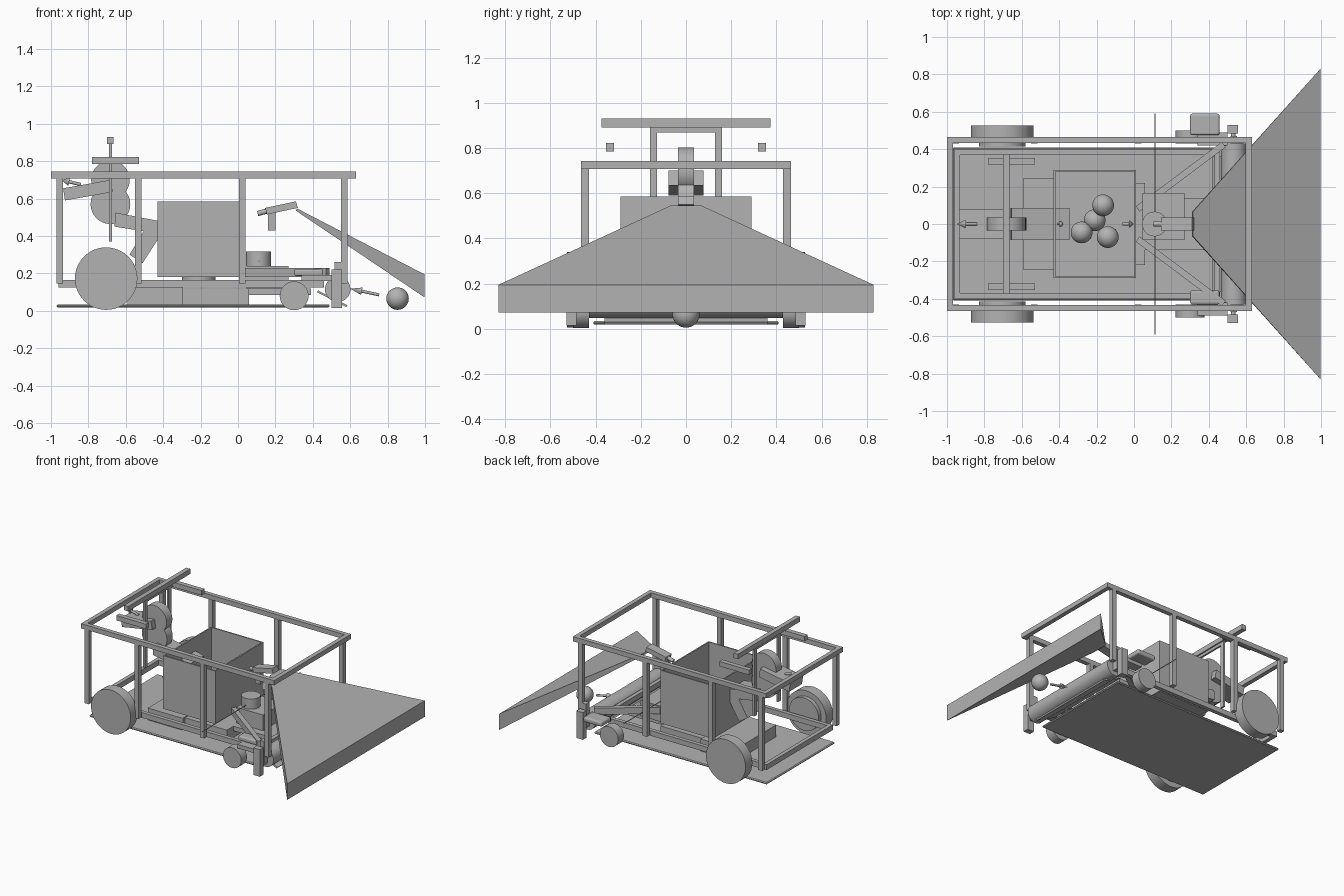
import bpy
import bmesh
from math import radians, atan2
from mathutils import Vector, Matrix

cube = bpy.data.objects.get("Cube")
if cube:
    bpy.data.objects.remove(cube, do_unlink=True)

grey = bpy.data.materials.new("plain grey")
grey.use_nodes = True
GREY = (0.45, 0.45, 0.45, 1)
grey.diffuse_color = GREY
grey.node_tree.nodes["Principled BSDF"].inputs["Base Color"].default_value = GREY


def finish(name, bm, smooth=False):
    bmesh.ops.recalc_face_normals(bm, faces=bm.faces)
    mesh = bpy.data.meshes.new(name)
    bm.to_mesh(mesh)
    bm.free()
    mesh.materials.append(grey)
    ob = bpy.data.objects.new(name, mesh)
    bpy.context.collection.objects.link(ob)
    if smooth:
        bpy.ops.object.select_all(action='DESELECT')
        ob.select_set(True)
        bpy.context.view_layer.objects.active = ob
        bpy.ops.object.shade_smooth_by_angle(angle=radians(35))
    return ob


def box(name, x, y, z):
    """Box from its (min, max) range on each axis."""
    bm = bmesh.new()
    size = [b - a for a, b in (x, y, z)]
    mid = Vector([(a + b) / 2 for a, b in (x, y, z)])
    bmesh.ops.create_cube(bm, size=1, matrix=Matrix.Translation(mid) @ Matrix.Diagonal((*size, 1)))
    return finish(name, bm)


def pair(name, x, y, z):
    box("left_" + name, x, y, z)
    box("right_" + name, x, (-y[1], -y[0]), z)


def rod(name, a, b, r1, r2=None, sides=40):
    """Cylinder or cone from point a to point b."""
    a, b = Vector(a), Vector(b)
    turn = (b - a).to_track_quat('Z', 'Y').to_matrix().to_4x4()
    bm = bmesh.new()
    bmesh.ops.create_cone(bm, cap_ends=True, segments=sides, radius1=r1,
                          radius2=r1 if r2 is None else r2, depth=(b - a).length,
                          matrix=Matrix.Translation((a + b) / 2) @ turn)
    return finish(name, bm, True)


def ball(name, centre, r=0.058):
    bm = bmesh.new()
    bmesh.ops.create_uvsphere(bm, u_segments=32, v_segments=16, radius=r,
                              matrix=Matrix.Translation(centre))
    return finish(name, bm, True)


def side_plate(name, outline, half):
    """Side outline in x and z, extruded across y."""
    bm = bmesh.new()
    face = bm.faces.new([bm.verts.new((x, -half, z)) for x, z in outline])
    new = bmesh.ops.extrude_face_region(bm, geom=[face])["geom"]
    bmesh.ops.translate(bm, vec=(0, 2 * half, 0),
                        verts=[v for v in new if isinstance(v, bmesh.types.BMVert)])
    return finish(name, bm)


def arrow(name, a, b, r):
    a, b = Vector(a), Vector(b)
    neck = a.lerp(b, 0.6)
    rod(name + "_shaft", a, neck, r * 0.4, sides=16)
    rod(name + "_tip", neck, b, r, 0, sides=24)


def ring(name, x, y, z, t):
    """Rectangular frame of four bars."""
    pair(name + "_rail", x, (y - t, y), z)
    box(name + "_rear_bar", (x[0], x[0] + t), (-y + t, y - t), z)
    box(name + "_front_bar", (x[1] - t, x[1]), (-y + t, y - t), z)


# Floor and frames
floor = box("floor_plate", (-0.97, 0.49), (-0.41, 0.41), (0.018, 0.034))
bevel = floor.modifiers.new("edge", 'BEVEL')
bevel.width = 0.006
ring("chassis", (-0.96, 0.46), 0.40, (0.125, 0.165), 0.03)
ring("top_frame", (-1.0, 0.63), 0.465, (0.708, 0.744), 0.033)
for place, x in (("rear", -0.97), ("rear_middle", -0.55), ("middle", 0.005), ("front", 0.55)):
    pair(place + "_post", (x, x + 0.035), (0.43, 0.465), (0.145, 0.71))

# Wheels
for side, s in (("left", 1), ("right", -1)):
    rod(side + "_rear_wheel", (-0.705, s * 0.445, 0.172), (-0.705, s * 0.527, 0.172), 0.167, sides=48)
    rod(side + "_rear_hub", (-0.705, s * 0.415, 0.172), (-0.705, s * 0.445, 0.172), 0.125)
    rod(side + "_front_wheel", (0.30, s * 0.43, 0.08), (0.30, s * 0.5, 0.08), 0.077)

# Climber arms
pair("climber_upright", (-0.689, -0.675), (0.128, 0.160), (0.37, 0.89))
box("climber_bridge", (-0.689, -0.675), (-0.16, 0.16), (0.87, 0.892))
box("climber_crossbar", (-0.70, -0.665), (-0.375, 0.375), (0.892, 0.93))
pair("climber_rail", (-0.78, -0.53), (0.318, 0.354), (0.785, 0.822))

# Launcher wheels and guides
for name, z, r in (("upper", 0.70, 0.103), ("lower", 0.57, 0.106)):
    rod(name + "_launch_wheel", (-0.682, -0.035, z), (-0.682, 0.035, z), r)
side_plate("launch_chute", [(-0.935, 0.655), (-0.68, 0.70), (-0.67, 0.635), (-0.925, 0.59)], 0.078)
side_plate("feed_guide", [(-0.655, 0.525), (-0.345, 0.465), (-0.345, 0.40), (-0.66, 0.45)], 0.085)
side_plate("feed_ramp", [(-0.58, 0.30), (-0.51, 0.255), (-0.41, 0.41), (-0.49, 0.45)], 0.085)
arrow("launch_arrow", (-0.84, 0, 0.675), (-0.945, 0, 0.70), 0.022)
arrow("feed_arrow", (-0.41, 0, 0.47), (-0.38, 0, 0.50), 0.014)

# Hopper with balls
pair("hopper_wall", (-0.43, 0.012), (0.28, 0.29), (0.18, 0.585))
box("hopper_front_wall", (0.002, 0.012), (-0.28, 0.28), (0.18, 0.585))
box("hopper_rear_wall", (-0.43, -0.42), (-0.28, 0.28), (0.18, 0.585))
box("hopper_floor", (-0.42, 0.002), (-0.28, 0.28), (0.18, 0.192))
for i, (x, y, z) in enumerate([(-0.165, 0.1, 0.29), (-0.21, 0.02, 0.25),
                               (-0.28, -0.045, 0.27), (-0.14, -0.07, 0.25)]):
    ball("hopper_ball_%d" % (i + 1), (x, y, z))
arrow("hopper_arrow", (-0.06, 0, 0.26), (0.0, 0, 0.27), 0.02)
rod("hopper_support", (-0.21, 0, 0.165), (-0.21, 0, 0.18), 0.09)

# Low equipment on the floor
box("battery_box", (-0.59, -0.295), (-0.245, 0.245), (0.034, 0.125))
box("control_box", (-0.295, 0.06), (-0.22, 0.22), (0.034, 0.12))

# Front drive unit
box("drive_box", (0.045, 0.27), (-0.085, 0.165), (0.12, 0.24))
box("drive_base", (0.03, 0.39), (-0.14, 0.14), (0.085, 0.12))
rod("drive_motor", (0.11, 0, 0.24), (0.11, 0, 0.318), 0.066)
rod("cross_shaft", (0.113, -0.59, 0.265), (0.113, 0.59, 0.265), 0.003, sides=8)
for side, s in (("left", 1), ("right", -1)):
    a, b = Vector((0.02, s * 0.08, 0)), Vector((0.48, s * 0.425, 0))
    bm = bmesh.new()
    turn = Matrix.Rotation(atan2((b - a).y, (b - a).x), 4, 'Z')
    mid = (a + b) / 2 + Vector((0, 0, 0.205))
    bmesh.ops.create_cube(bm, size=1, matrix=Matrix.Translation(mid) @ turn
                          @ Matrix.Diagonal(((b - a).length, 0.035, 0.05, 1)))
    finish(side + "_brace", bm)

# Intake roller with its side parts
rod("intake_roller", (0.533, -0.43, 0.115), (0.533, 0.43, 0.115), 0.068)
side_plate("intake_ramp", [(0.42, 0.10), (0.43, 0.108), (0.585, 0.03), (0.578, 0.02)], 0.36)
pair("intake_bracket", (0.50, 0.555), (0.485, 0.53), (0.015, 0.222))
pair("intake_arm", (0.515, 0.55), (0.43, 0.47), (0.08, 0.26))
rod("intake_axle", (0.53, -0.49, 0.115), (0.53, 0.49, 0.115), 0.012, sides=16)
for name, y in (("left_motor_box", (0.475, 0.59)), ("right_motor_box", (-0.43, -0.355))):
    motor = box(name, (0.30, 0.457), y, (0.186, 0.224))
    bevel = motor.modifiers.new("rounding", 'BEVEL')
    bevel.width = 0.012
    bevel.segments = 3
box("left_motor_mount", (0.34, 0.50), (0.42, 0.49), (0.16, 0.19))
box("right_motor_mount", (0.34, 0.50), (-0.49, -0.42), (0.16, 0.19))
arrow("intake_arrow", (0.755, 0, 0.085), (0.60, 0, 0.118), 0.02)
ball("floor_ball", (0.853, 0, 0.065), 0.06)

# Camera and its field of view
box("camera_mount", (0.16, 0.20), (-0.022, 0.022), (0.43, 0.54))
side_plate("camera_body", [(0.145, 0.55), (0.31, 0.585), (0.32, 0.55), (0.155, 0.515)], 0.035)
rod("camera_cable", (0.105, 0, 0.52), (0.16, 0, 0.535), 0.014, sides=16)
bm = bmesh.new()
near = [bm.verts.new(p) for p in ((0.31, -0.065, 0.535), (0.31, 0.065, 0.535),
                                  (0.315, 0.065, 0.547), (0.315, -0.065, 0.547))]
far = [bm.verts.new((0.997, y, z)) for y, z in ((-0.83, 0.072), (0.83, 0.072),
                                                (0.83, 0.195), (-0.83, 0.195))]
bm.faces.new(near)
bm.faces.new(far)
for i in range(4):
    j = (i + 1) % 4
    bm.faces.new((near[i], near[j], far[j], far[i]))
finish("view_cone", bm)
